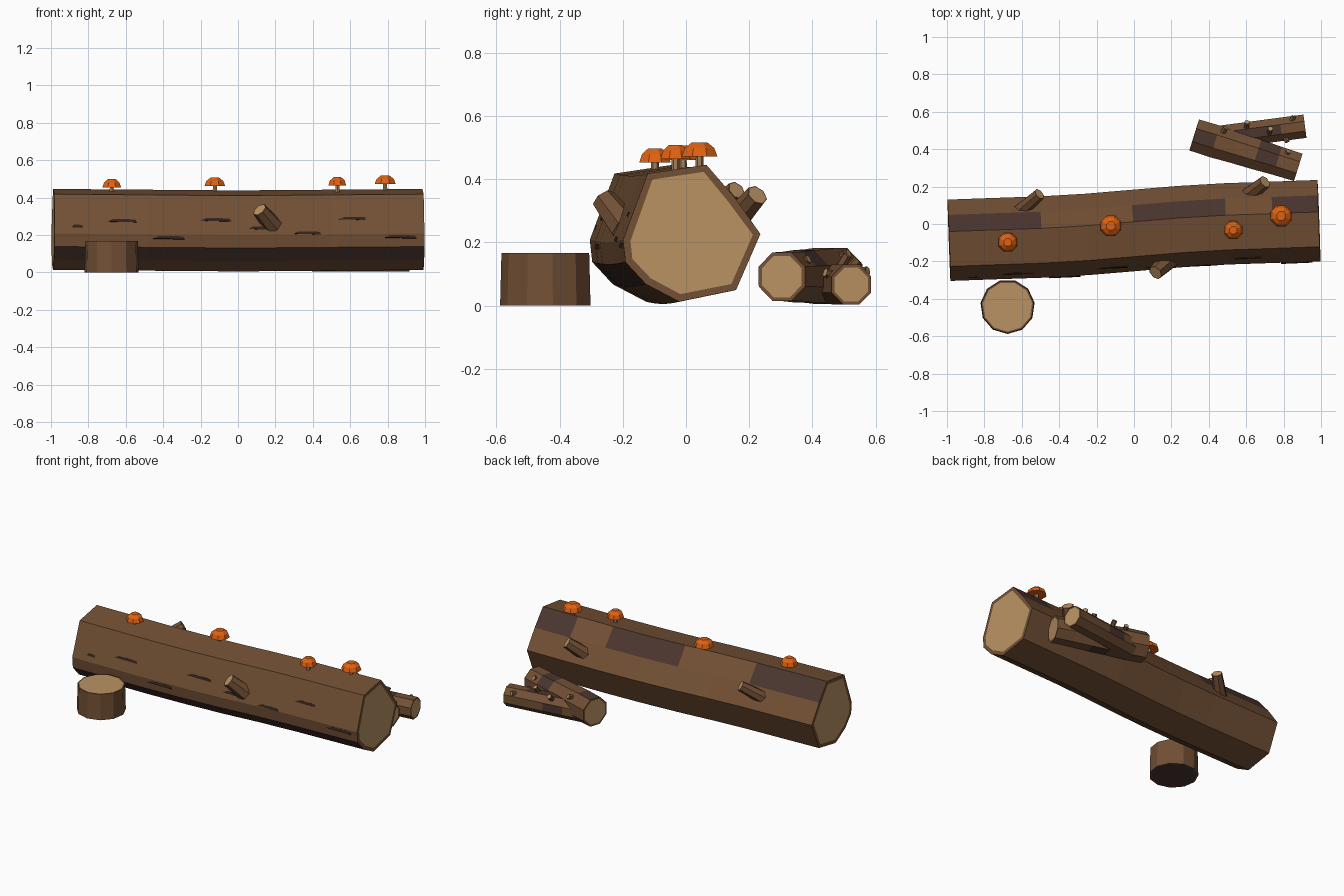
import bpy, bmesh, math
from mathutils import Vector

cube = bpy.data.objects.get("Cube")
if cube:
    bpy.data.objects.remove(cube, do_unlink=True)


def material(name, r, g, b):
    m = bpy.data.materials.new(name)
    m.use_nodes = True
    m.diffuse_color = (r, g, b, 1)
    m.node_tree.nodes["Principled BSDF"].inputs["Base Color"].default_value = (r, g, b, 1)
    return m


bark = material("bark", 0.17, 0.08, 0.035)
dark_bark = material("dark_bark", 0.07, 0.036, 0.028)
cut_wood = material("cut_wood", 0.49, 0.29, 0.125)
crack_brown = material("crack_brown", 0.03, 0.015, 0.01)
cap_orange = material("cap_orange", 0.74, 0.12, 0.006)
stem_tan = material("stem_tan", 0.36, 0.21, 0.1)


def finish(name, bm, mats):
    bmesh.ops.recalc_face_normals(bm, faces=bm.faces)
    me = bpy.data.meshes.new(name)
    bm.to_mesh(me)
    bm.free()
    for m in mats:
        me.materials.append(m)
    ob = bpy.data.objects.new(name, me)
    bpy.context.collection.objects.link(ob)
    return ob


def circle(r, sides, turn=0.5):
    return [(r * math.cos((i + turn) * math.tau / sides),
             r * math.sin((i + turn) * math.tau / sides)) for i in range(sides)]


def timber(name, path, section, rim, scales=None, is_dark=lambda seg, side: False,
           mats=(bark, dark_bark, cut_wood), cap_mats=(2, 2)):
    """Sweep a section along a path, with inset cut wood on both ends."""
    bm = bmesh.new()
    pts = [Vector(p) for p in path]
    n = len(section)
    rings = []
    for i, p in enumerate(pts):
        d = (pts[min(i + 1, len(pts) - 1)] - pts[max(i - 1, 0)]).normalized()
        ref = Vector((0, 0, 1)) if abs(d.z) < 0.95 else Vector((0, 1, 0))
        side = ref.cross(d).normalized()
        up = d.cross(side)
        s = scales[i] if scales else 1
        rings.append([bm.verts.new(p + (side * a + up * b) * s) for a, b in section])
    for k in range(len(rings) - 1):
        for j in range(n):
            f = bm.faces.new((rings[k][j], rings[k][(j + 1) % n],
                              rings[k + 1][(j + 1) % n], rings[k + 1][j]))
            f.material_index = int(is_dark(k, j))
    caps = [bm.faces.new(rings[0][::-1]), bm.faces.new(rings[-1])]
    bm.normal_update()
    for cap, mat in zip(caps, cap_mats):
        bmesh.ops.inset_region(bm, faces=[cap], thickness=rim, use_boundary=True)
        cap.material_index = mat
    return finish(name, bm, mats)


# Great fallen log: an uneven section swept along a gentle bend
def log_y(x):
    return -0.034 + 0.053 * x + 0.012 * math.sin(x * 3) * (1 - x * x)


log_section = [(0.046, 0.213), (0.135, 0.11), (0.217, -0.006), (0.14, -0.183),
               (-0.04, -0.22), (-0.145, -0.165), (-0.21, -0.095),
               (-0.218, -0.025), (-0.14, 0.185)]
log_path = [(x, log_y(x), 0.225 + 0.008 * abs(x))
            for x in (-0.989 + i * 1.978 / 8 for i in range(9))]
timber("fallen_log", log_path, log_section, 0.024,
       is_dark=lambda seg, side: side == 5 or (side == 0 and seg in (0, 1, 4, 5, 7)))


# Bark cracks along the front of the log
def crack(name, x, z, length):
    lean = math.atan2(0.078, 0.21)
    y = log_y(x) - 0.218 + max(z - 0.2, 0) * math.tan(lean)
    bm = bmesh.new()
    h, t = 0.009, 0.007
    outline = [(-length / 2, -h * 0.5), (length / 2, -h), (length * 0.45, h * 0.6),
               (length * 0.2, h), (-length * 0.3, h)]
    verts = [bm.verts.new((a, -t / 2, b)) for a, b in outline]
    face = bm.faces.new(verts)
    ext = bmesh.ops.extrude_face_region(bm, geom=[face])
    bmesh.ops.translate(bm, verts=[v for v in ext["geom"] if isinstance(v, bmesh.types.BMVert)],
                        vec=(0, t, 0))
    ob = finish(name, bm, [crack_brown])
    ob.location = (x, y, z)
    ob.rotation_euler = (-lean, 0, 0.053)


for i, (x, z, length) in enumerate([(-0.86, 0.245, 0.06), (-0.62, 0.275, 0.16),
                                    (-0.37, 0.185, 0.17), (-0.12, 0.28, 0.17),
                                    (0.12, 0.235, 0.13), (0.37, 0.21, 0.15),
                                    (0.62, 0.287, 0.16), (0.87, 0.19, 0.17)]):
    crack(f"bark_crack_{i + 1}", x, z, length)

# Broken branch stubs on the log
for name, base, tip, r in [
        ("front_stub", (0.19, -0.19, 0.245), (0.115, -0.26, 0.335), 0.045),
        ("back_right_stub", (-0.62, 0.06, 0.27), (-0.505, 0.16, 0.365), 0.036),
        ("back_left_stub", (0.58, 0.13, 0.24), (0.7, 0.225, 0.35), 0.04)]:
    timber(name, [base, tip], circle(r, 7), 0.004, scales=(1.15, 0.9))


# Small logs stacked behind, with dark bark patches
def straight(a, b, count):
    a, b = Vector(a), Vector(b)
    return [a.lerp(b, i / count) for i in range(count + 1)]


timber("small_log_front", straight((0.322, 0.476, 0.095), (0.878, 0.303, 0.092), 5),
       circle(0.094, 8), 0.012, scales=(1, 1.02, 0.97, 0.95, 0.9, 0.88),
       is_dark=lambda seg, side: (seg, side) in ((0, 1), (3, 1), (3, 0), (2, 5)))
timber("small_log_back", straight((0.4, 0.455, 0.068), (0.914, 0.523, 0.067), 4),
       circle(0.068, 8), 0.01,
       is_dark=lambda seg, side: (seg, side) in ((1, 1), (2, 1), (1, 7)))

# Twig knobs on the small logs
for i, (base, tip) in enumerate([
        ((0.6, 0.5, 0.1), (0.605, 0.545, 0.145)),
        ((0.83, 0.53, 0.1), (0.855, 0.575, 0.11)),
        ((0.72, 0.48, 0.11), (0.73, 0.51, 0.16)),
        ((0.46, 0.46, 0.14), (0.49, 0.515, 0.165)),
        ((0.8, 0.34, 0.12), (0.825, 0.388, 0.148)),
        ((0.8, 0.48, 0.09), (0.82, 0.44, 0.105))]):
    timber(f"twig_knob_{i + 1}", [base, tip], circle(0.015, 6), 0.002)

# Cut stump in front
timber("stump", [(-0.676, -0.442, 0), (-0.676, -0.442, 0.167)], circle(0.146, 11, 0.25),
       0.009, scales=(1, 0.97), cap_mats=(1, 2))


# Mushrooms along the top of the log
def mushroom(index, x, y, top, r):
    timber(f"mushroom_stem_{index}", [(x, y, 0.4), (x, y, top - 0.035)], circle(0.013, 6), 0.002,
           scales=(1.1, 0.9), mats=(stem_tan, stem_tan, stem_tan))
    bm = bmesh.new()
    rings = [[bm.verts.new((x + a, y + b, top - drop)) for a, b in circle(r * k, 8)]
             for k, drop in ((1, 0.045), (0.82, 0.018), (0.42, 0))]
    for low, high in zip(rings, rings[1:]):
        for j in range(8):
            bm.faces.new((low[j], low[(j + 1) % 8], high[(j + 1) % 8], high[j]))
    bm.faces.new(rings[0][::-1])
    bm.faces.new(rings[-1])
    finish(f"mushroom_cap_{index}", bm, [cap_orange])


for i, spot in enumerate([(-0.675, -0.098, 0.498, 0.054), (-0.124, -0.01, 0.506, 0.06),
                          (0.531, -0.033, 0.509, 0.052), (0.787, 0.043, 0.517, 0.061)]):
    mushroom(i + 1, *spot)
